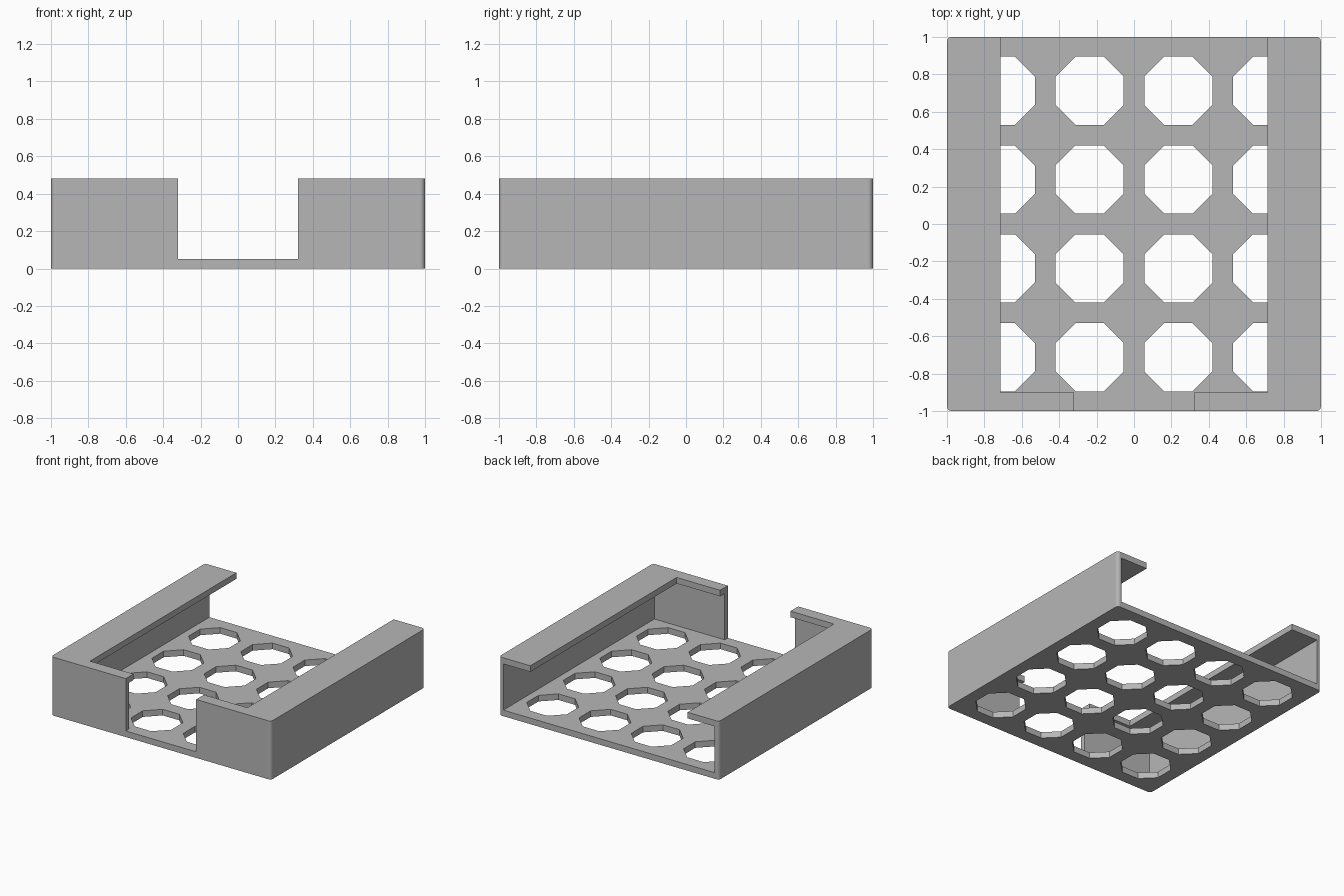
import bpy, bmesh, math
from mathutils import Matrix

HEIGHT, FLOOR, WALL = 0.48, 0.05, 0.04
LIP_X, LIP_Y, NOTCH = 0.715, 0.9, 0.32
PITCH, HOLE = 0.475, 0.365

cube = bpy.data.objects.get("Cube")
if cube:
    bpy.data.objects.remove(cube, do_unlink=True)

grey = bpy.data.materials.new("plain grey")
grey.use_nodes = True
grey.diffuse_color = (0.47, 0.47, 0.47, 1)
grey.node_tree.nodes["Principled BSDF"].inputs["Base Color"].default_value = grey.diffuse_color


def add_object(name, bm):
    mesh = bpy.data.meshes.new(name)
    bm.to_mesh(mesh)
    bm.free()
    mesh.materials.append(grey)
    obj = bpy.data.objects.new(name, mesh)
    bpy.context.collection.objects.link(obj)
    return obj


def box(x0, x1, y0, y1, z0, z1):
    bm = bmesh.new()
    place = Matrix.Translation(((x0 + x1) / 2, (y0 + y1) / 2, (z0 + z1) / 2))
    scale = Matrix.Diagonal((x1 - x0, y1 - y0, z1 - z0, 1))
    bmesh.ops.create_cube(bm, size=1, matrix=place @ scale)
    return bm


def cut(target, name, bm):
    cutter = add_object(name, bm)
    cutter.hide_render = True
    mod = target.modifiers.new(name, 'BOOLEAN')
    mod.operation = 'DIFFERENCE'
    mod.solver = 'EXACT'
    mod.object = cutter
    bpy.context.view_layer.objects.active = target
    bpy.ops.object.modifier_apply(modifier=name)
    bpy.data.objects.remove(cutter, do_unlink=True)


# Outer block with softened upright corners
bm = box(-1, 1, -1, 1, 0, HEIGHT)
upright = [e for e in bm.edges if abs(e.verts[0].co.z - e.verts[1].co.z) > 0.1]
bmesh.ops.bevel(bm, geom=upright, offset=0.025, segments=3, profile=0.5, affect='EDGES')
tray = add_object("slide_in_tray", bm)

# Cavity, open at the back
inner = 1 - WALL
cut(tray, "cavity", box(-inner, inner, -inner, 1.2, FLOOR, HEIGHT - FLOOR))
# Top opening that leaves an overhanging lip
cut(tray, "top_opening", box(-LIP_X, LIP_X, -LIP_Y, 1.2, HEIGHT - 0.1, HEIGHT + 0.1))
# Gap in the front wall
cut(tray, "front_gap", box(-NOTCH, NOTCH, -1.2, -0.8, FLOOR, HEIGHT + 0.1))

# Grid of octagonal holes through the floor
bm = bmesh.new()
radius = HOLE / 2 / math.cos(math.pi / 8)
for i in range(4):
    for j in range(4):
        place = Matrix.Translation(((i - 1.5) * PITCH, (j - 1.5) * PITCH, FLOOR / 2))
        bmesh.ops.create_cone(bm, cap_ends=True, segments=8, radius1=radius, radius2=radius,
                              depth=FLOOR * 3, matrix=place @ Matrix.Rotation(math.pi / 8, 4, 'Z'))
cut(tray, "floor_holes", bm)
